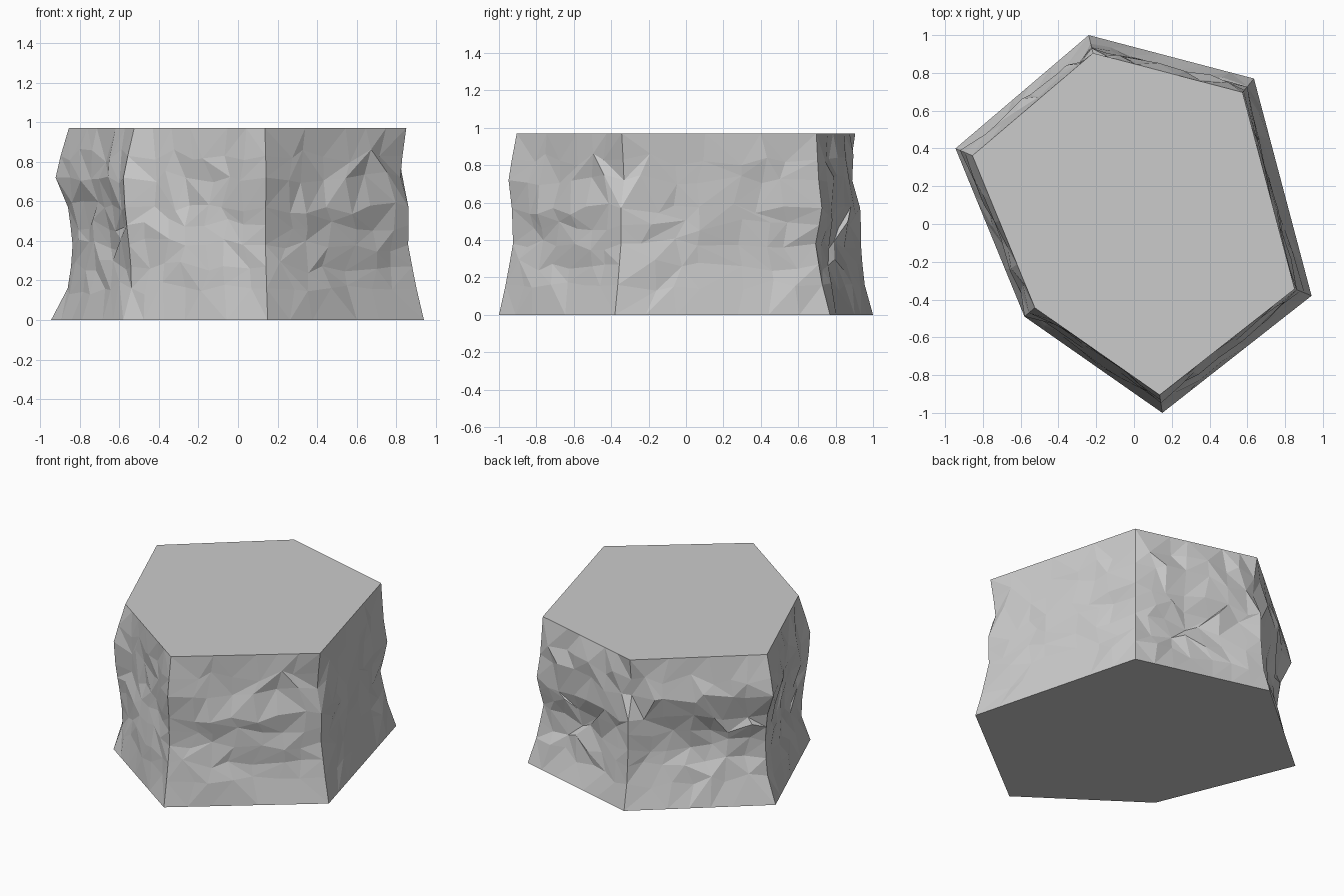
import bpy, bmesh, math, random

if "Cube" in bpy.data.objects:
    bpy.data.objects.remove(bpy.data.objects["Cube"])

random.seed(7)
H = 0.97
# Base outline (clockwise from the back corner)
BASE = [(-0.24, 1.0), (0.635, 0.77), (0.94, -0.38),
        (0.15, -1.0), (-0.58, -0.49), (-0.945, 0.40)]
ZS = [0, 0.18, 0.38, 0.56, 0.73, H]
# Outline scale by height at each corner, and at the middle of each side after it
CORNER = [(1, .95, .935, .935, .87, .905),
          (1, .94, .90, .945, .92, .905),
          (1, .955, .915, .92, .87, .905),
          (1, .96, .925, .93, .95, .905),
          (1, .92, .95, .985, 1.0, .905),
          (1, .90, .885, .905, .98, .905)]
MIDDLE = [(1, .94, .89, .935, .955, .905),
          (1, .96, .93, .91, .925, .905),
          (1, .96, .94, .95, .92, .905),
          (1, .97, .945, .90, .90, .905),
          (1, .94, .90, .915, .95, .905),
          (1, .94, .88, .92, .96, .905)]
ROWS = [0, 0.16, 0.27, 0.38, 0.48, 0.57, 0.72, 0.83, H]
COLS = 7


def at(profile, z):
    for k in range(len(ZS) - 1):
        if z <= ZS[k + 1]:
            f = (z - ZS[k]) / (ZS[k + 1] - ZS[k])
            return profile[k] + f * (profile[k + 1] - profile[k])
    return profile[-1]


# Rings of the rough wall, corner and rim points kept exact
bm = bmesh.new()
rings = []
for r, z in enumerate(ROWS):
    ring = []
    rim = r in (0, len(ROWS) - 1)
    for i in range(6):
        j = (i + 1) % 6
        for c in range(COLS):
            t, zz, noise = c / COLS, z, 0
            if c and not rim:
                t += random.uniform(-0.35, 0.35) / COLS
                zz += random.uniform(-0.035, 0.035)
                noise = random.uniform(-0.018, 0.018)
            w = math.sin(math.pi * t) ** 0.7 if t > 0 else 0
            edge = at(CORNER[i], zz) * (1 - t) + at(CORNER[j], zz) * t
            s = edge * (1 - w) + at(MIDDLE[i], zz) * w + noise
            x = BASE[i][0] * (1 - t) + BASE[j][0] * t
            y = BASE[i][1] * (1 - t) + BASE[j][1] * t
            ring.append(bm.verts.new((x * s, y * s, zz)))
    rings.append(ring)

# Faceted wall with randomly turned diagonals
n = len(rings[0])
for low, high in zip(rings, rings[1:]):
    for a in range(n):
        b = (a + 1) % n
        q = [low[a], low[b], high[b], high[a]]
        if random.random() < 0.5:
            q = q[1:] + q[:1]
        bm.faces.new((q[0], q[1], q[2]))
        bm.faces.new((q[0], q[2], q[3]))

# Flat top and bottom
bm.faces.new(rings[0])
bm.faces.new(rings[-1])
bmesh.ops.recalc_face_normals(bm, faces=bm.faces)

mesh = bpy.data.meshes.new("rock_column")
bm.to_mesh(mesh)
bm.free()
rock = bpy.data.objects.new("rock_column", mesh)
bpy.context.collection.objects.link(rock)
